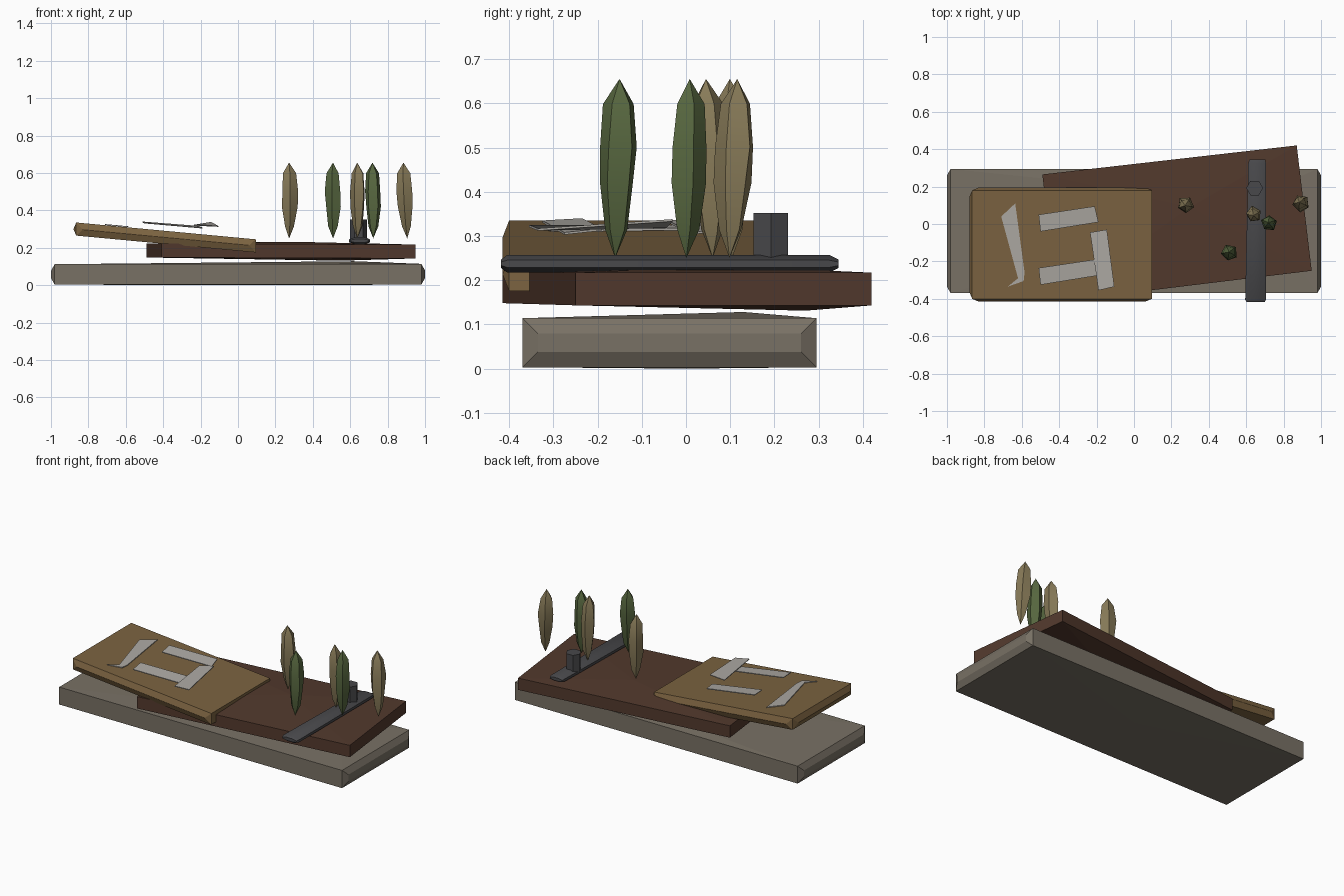
import bpy, bmesh, random
from math import sin, cos, pi, radians
from mathutils import Vector

random.seed(4)
cube = bpy.data.objects.get("Cube")
if cube:
    bpy.data.objects.remove(cube, do_unlink=True)


def material(name, rgb):
    m = bpy.data.materials.new(name)
    m.use_nodes = True
    m.diffuse_color = (*rgb, 1)
    m.node_tree.nodes["Principled BSDF"].inputs["Base Color"].default_value = (*rgb, 1)
    return m


STONE = material("stone grey", (0.19, 0.165, 0.13))
EARTH = material("dark brown", (0.085, 0.041, 0.026))
WOOD = material("tan wood", (0.2, 0.125, 0.052))
PALE = material("pale grey", (0.42, 0.4, 0.37))
IRON = material("iron grey", (0.065, 0.065, 0.07))
GREEN = material("leaf green", (0.095, 0.135, 0.05))
OLIVE = material("dry olive", (0.25, 0.2, 0.1))


def finish(name, bm, mat, smooth=None):
    bmesh.ops.recalc_face_normals(bm, faces=bm.faces)
    me = bpy.data.meshes.new(name)
    bm.to_mesh(me)
    bm.free()
    me.materials.append(mat)
    ob = bpy.data.objects.new(name, me)
    bpy.context.collection.objects.link(ob)
    if smooth:
        bpy.ops.object.select_all(action='DESELECT')
        ob.select_set(True)
        bpy.context.view_layer.objects.active = ob
        bpy.ops.object.shade_smooth_by_angle(angle=radians(smooth))
    return ob


def loft(bm, rings):
    """Join equal rings of points; cap both ends."""
    vs = [[bm.verts.new(p) for p in r] for r in rings]
    n = len(vs[0])
    for a, b in zip(vs, vs[1:]):
        for i in range(n):
            bm.faces.new((a[i], a[(i + 1) % n], b[(i + 1) % n], b[i]))
    return bm.faces.new(vs[0]), bm.faces.new(vs[-1])


def slab(name, outline, bottom, top, mat, top_peak=None, low_peak=None, bulges=()):
    """Rough block; bottom and top give z at the left and right ends."""
    bm = bmesh.new()
    mid = sum(p[0] for p in outline) / len(outline)
    ring = lambda z: [(x, y, z[0] if x < mid else z[1]) for x, y in outline]
    low, up = loft(bm, [ring(bottom), ring(top)])
    # sides swell slightly outward around an inset panel
    for d, amount in bulges:
        d = Vector(d)
        bm.normal_update()
        f = max(bm.faces, key=lambda f: abs(f.normal.z) < 0.7 and f.calc_center_median().dot(d))
        bmesh.ops.inset_region(bm, faces=[f], thickness=0.035, use_even_offset=True)
        bmesh.ops.translate(bm, verts=f.verts, vec=d * amount)
    for f, peak in ((up, top_peak), (low, low_peak)):
        if peak:
            v = bmesh.ops.poke(bm, faces=[f])["verts"][0]
            v.co = peak
    return finish(name, bm, mat)


# Stacked slabs
slab("base_slab", [(-.98, -.37), (.98, -.37), (.98, .295), (-.98, .295)],
     (.003, .003), (.112, .114), STONE, (.62, .13, .128), (0, 0, 0),
     [((-1, 0, 0), .02), ((1, 0, 0), .02)])
slab("ground_slab", [(-.41, -.415), (.95, -.25), (.87, .42), (-.49, .265)],
     (.148, .143), (.222, .217), EARTH, (.3, .09, .232), (.55, .27, .131))
slab("ramp_slab", [(-.865, -.4), (.095, -.4), (.095, .18), (-.865, .18)],
     (.265, .175), (.335, .245), WOOD,
     bulges=[((-1, 0, 0), .015), ((0, -1, 0), .015), ((0, 1, 0), .015)])


# Thin plates lying on and above the ramp
def plate(name, pts):
    bm = bmesh.new()
    loft(bm, [pts, [(x, y, z + .005) for x, y, z in pts]])
    finish(name, bm, PALE)


on_ramp = lambda x, y: (x, y, .335 - (x + .865) * .094 + .001)
plate("bent_plate", [on_ramp(*p) for p in
      [(-.635, .11), (-.71, .04), (-.62, -.29), (-.675, -.335), (-.59, -.305), (-.585, -.26)]])
for name, y in (("back_plate", 0), ("front_plate", -.285)):
    plate(name, [(-.51, y + .05, .335), (-.5, y - .04, .33), (-.19, y + .01, .303), (-.21, y + .095, .312)])
plate("cross_plate", [(-.235, -.045, .318), (-.145, -.03, .333), (-.105, -.335, .312), (-.19, -.355, .32)])

# Flattened log with pointed rims, and a hexagonal post
bm = bmesh.new()
rings = []
for y, cx, r, s in ((-.418, .65, .052, .5), (-.405, .65, .06, 1), (.325, .658, .051, 1), (.345, .66, .046, .5)):
    rings.append([(cx + r * cos(a), y, .237 + .021 * s * sin(a)) for a in
                  [(i + .5) * pi / 4 for i in range(8)]])
loft(bm, rings)
finish("log", bm, IRON, 50)
bm = bmesh.new()
loft(bm, [[(.645 + .045 * cos(i * pi / 3), .192 + .045 * sin(i * pi / 3), z) for i in range(6)]
          for z in (.245, .352)])
finish("post", bm, IRON)


# Spindle-shaped trees
def tree(name, tip, foot, mat):
    bm = bmesh.new()
    tip, foot = Vector((*tip, .655)), Vector((*foot, .25))
    rings = []
    turn = random.uniform(0, pi)
    for t, r in ((0, .002), (.16, .026), (.42, .041), (.62, .043), (.86, .034), (1, .002)):
        c = foot.lerp(tip, t)
        rings.append([])
        for i in range(5):
            a = turn + i * 2 * pi / 5
            k = r * random.uniform(.92, 1.12)
            rings[-1].append(c + Vector((k * cos(a), k * sin(a), 0)))
    loft(bm, rings)
    bmesh.ops.remove_doubles(bm, verts=bm.verts, dist=.006)
    finish(name, bm, mat, 35)


tree("green_tree_front", (.51, -.15), (.51, -.16), GREEN)
tree("green_tree_right", (.72, .01), (.725, 0), GREEN)
tree("olive_tree_left", (.275, .1), (.275, .105), OLIVE)
tree("olive_tree_middle", (.64, .045), (.64, .06), OLIVE)
tree("olive_tree_right", (.885, .118), (.905, .1), OLIVE)
